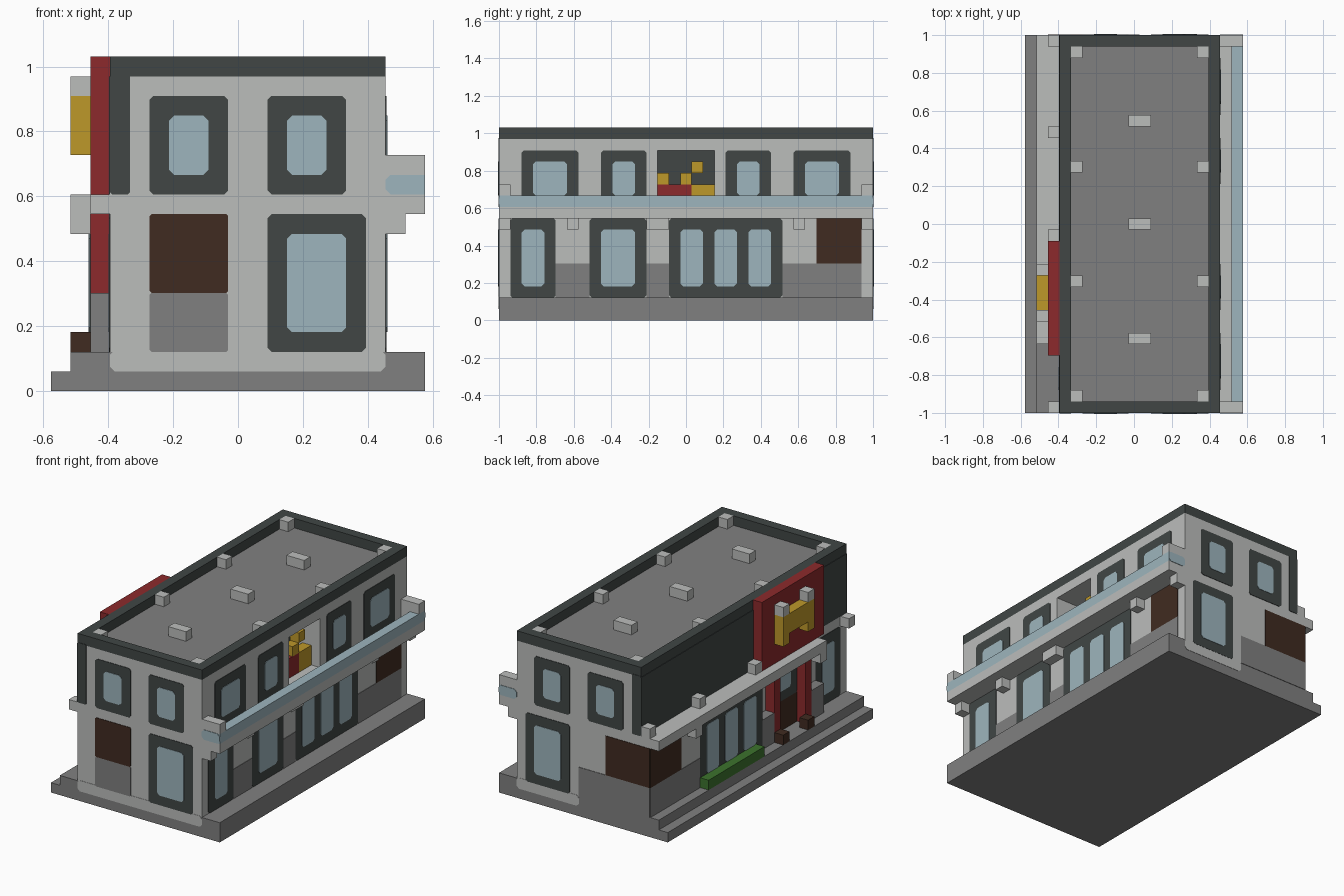
import bpy
import bmesh

old = bpy.data.objects.get("Cube")
if old:
    bpy.data.objects.remove(old, do_unlink=True)

U = 2 / 33          # one building block
FRONT, BACK, LEFT, RIGHT = -16.5, 16.5, -7.5, 7.5


def material(name, *rgb):
    m = bpy.data.materials.new(name)
    m.use_nodes = True
    m.diffuse_color = (*rgb, 1)
    m.node_tree.nodes["Principled BSDF"].inputs["Base Color"].default_value = (*rgb, 1)
    return m


light = material("light plaster", .5, .51, .5)
dark = material("dark trim", .052, .062, .06)
glass = material("pale blue glass", .337, .462, .509)
brown = material("dark brown", .051, .024, .015)
gray = material("stone gray", .216, .216, .216)
red = material("red panel", .262, .023, .025)
yellow = material("yellow", .515, .314, .023)
green = material("hedge green", .045, .17, .026)


def finish(name, bm, mat):
    bmesh.ops.recalc_face_normals(bm, faces=bm.faces)
    mesh = bpy.data.meshes.new(name)
    bm.to_mesh(mesh)
    bm.free()
    mesh.materials.append(mat)
    obj = bpy.data.objects.new(name, mesh)
    bpy.context.collection.objects.link(obj)
    return obj


def box(name, mat, x, y, z):
    """Box from (low, high) ranges in blocks."""
    bm = bmesh.new()
    bmesh.ops.create_cube(bm, size=1)
    for v in bm.verts:
        v.co = [U * (r[0] if c < 0 else r[1]) for c, r in zip(v.co, (x, y, z))]
    return finish(name, bm, mat)


def plate(name, mat, side, a, z, thick=.05, cut=.2, wall=None):
    """Thin panel with clipped corners laid on one outside wall."""
    pos = {"front": FRONT, "back": BACK, "left": LEFT, "right": RIGHT}[side]
    pos = pos if wall is None else wall
    out = pos + (thick if pos > 0 else -thick)
    (l, r), (b, t) = a, z
    ring = [(l + cut, b), (r - cut, b), (r, b + cut), (r, t - cut),
            (r - cut, t), (l + cut, t), (l, t - cut), (l, b + cut)]
    if cut == 0:
        ring = [(l, b), (r, b), (r, t), (l, t)]
    bm = bmesh.new()

    def loop(p):
        return [bm.verts.new([U * c for c in ((h, p, v) if side in ("front", "back") else (p, h, v))])
                for h, v in ring]
    inner, outer = loop(pos), loop(out)
    bm.faces.new(inner)
    bm.faces.new(outer)
    n = len(ring)
    for i in range(n):
        j = (i + 1) % n
        bm.faces.new((inner[i], inner[j], outer[j], outer[i]))
    return finish(name, bm, mat)


def window(name, side, a, z, panes=1, wall=None):
    """Dark frame with evenly spaced panes one block inside it."""
    plate(name + "_frame", dark, side, a, z, wall=wall)
    step = (a[1] - a[0] - 1) / panes
    for i in range(panes):
        s = a[0] + 1 + i * step
        plate(name + "_pane", glass, side, (s, s + step - 1), (z[0] + 1, z[1] - 1),
              thick=.09, cut=.25, wall=wall)


LOW, HIGH, SKIRT, SHOP = (2, 9), (10, 15), (2, 5), (5, 9)
DEEP = (FRONT, BACK)

# Stepped base
box("base_slab", gray, (-9.5, 9.5), DEEP, (0, 1))
box("base_step", gray, (-8.5, 9.5), DEEP, (1, 2))
plate("front_footing", light, "front", (-6.5, RIGHT), (1, 2.1), cut=.25, thick=.03)
plate("back_footing", light, "back", (.5, RIGHT), (1, 2.1), cut=.25, thick=.03)

# Ground floor body and floor band
box("ground_floor", light, (-6.5, RIGHT), DEEP, LOW)
box("ground_floor_side", light, (LEFT, -6.5), (-1.5, BACK), LOW)
box("floor_band", light, (-6.5, RIGHT), DEEP, (9, 10))

# Upper floor with an open loggia on the right
box("upper_core", light, (-6.5, 4.5), DEEP, (10, 16))
for y in ((FRONT, -2.5), (2.5, BACK)):
    box("upper_wing", light, (4.5, RIGHT), y, (10, 16))
box("loggia_lintel", light, (4.5, RIGHT), (-2.5, 2.5), (15, 16))
plate("loggia_back", dark, "right", (-2.5, 2.5), HIGH, cut=0, wall=4.5)
box("loggia_red_bench", red, (5.5, 6.5), (-2.5, .5), (10, 12))
box("loggia_yellow_bench", yellow, (5.5, 6.5), (.5, 2.5), (10, 12))
for y, z in ((-2.5, 12), (-.5, 12), (.5, 13)):
    box("loggia_yellow_block", yellow, (5.5, 6.5), (y, y + 1), (z, z + 1))

# Dark left wall with returns onto the front and back
plate("left_dark_wall", dark, "left", DEEP, (10, 16), cut=0, wall=-6.5)
for side in ("front", "back"):
    plate("dark_corner", dark, side, (-6.5, -5.5), (10, 16.1), cut=.1)

# Parapet, roof posts and vents
for x in ((-6.5, -5.5), (6.5, RIGHT)):
    box("parapet_side", dark, x, DEEP, (16, 17))
for y in ((FRONT, -15.5), (15.5, BACK)):
    box("parapet_end", dark, (-5.5, 6.5), y, (16, 17))
box("roof_deck", gray, (-5.5, 6.5), (-15.5, 15.5), (15.9, 16.03))
for x in (-5.5, 5.5):
    for y in (-15.5, -5.5, 4.5, 14.5):
        box("roof_post", light, (x, x + 1), (y, y + 1), (16, 17))
for y in (-10.5, -.5, 8.5):
    box("roof_vent", light, (-.5, 1.5), (y, y + 1), (16, 17))

# Front and back windows
for side in ("front", "back"):
    window(side + "_upper_window", side, (-4.5, -.5), HIGH)
    window(side + "_upper_window", side, (1.5, 5.5), HIGH)
    window(side + "_shop_window", side, (1.5, 6.5), LOW)
plate("front_shutter", brown, "front", (-4.5, -.5), SHOP, cut=.1)
plate("front_skirt", gray, "front", (-4.5, -.5), SKIRT, cut=.1)
plate("back_shutter", brown, "back", (LEFT, -2.5), SHOP, cut=0)
plate("back_skirt", gray, "back", (LEFT, .5), SKIRT, cut=0)

# Right side windows and skirting
for a in ((-14.5, -9.5), (-7.5, -3.5), (3.5, 7.5), (9.5, 14.5)):
    window("right_upper_window", "right", a, HIGH)
window("right_narrow_window", "right", (-15.5, -11.5), LOW)
window("right_wide_window", "right", (-8.5, -3.5), LOW)
window("right_triple_window", "right", (-1.5, 8.5), LOW, panes=3)
for a in ((-11.5, -8.5), (-3.5, -1.5), (8.5, 15.5)):
    plate("right_skirt", gray, "right", a, SKIRT, cut=0)
plate("right_shutter", brown, "right", (11.5, 15.5), SHOP, cut=0)

# Left side windows and skirting
window("left_triple_window", "left", (-1.5, 8.5), LOW, panes=3)
window("left_narrow_window", "left", (-15.5, -11.5), LOW, wall=-6.5)
plate("left_skirt", gray, "left", (8.5, BACK), SKIRT, cut=0)
plate("left_shutter", brown, "left", (11.5, BACK), SHOP, cut=0)

# Entrance with red jambs and brown door
box("entrance_skirt", gray, (LEFT, -6.5), (-11.5, -9.5), SKIRT)
box("entrance_skirt", gray, (LEFT, -6.5), (-3.5, -1.5), SKIRT)
for y in (-9.5, -4.5):
    box("entrance_jamb", red, (LEFT, -6.5), (y, y + 1), LOW)
window("entrance_transom", "left", (-8.5, -4.5), SHOP, wall=-6.5)
plate("entrance_door", brown, "left", (-8.5, -4.5), SKIRT, cut=0, wall=-6.5)
for y in (-8.5, -4.5):
    box("entrance_stool", brown, (-8.5, LEFT), (y, y + 1), (2, 3))
box("hedge", green, (-8.5, LEFT), (-.5, 8.5), (2, 3))

# Left canopy with lamps and brackets
box("left_canopy", light, (-8.5, -6.5), (-10.5, BACK), (9, 10))
for y in (-1.5, 7.5, 15.5):
    box("canopy_lamp", light, (LEFT, -6.5), (y, y + 1), (10, 11))
box("corner_lamp", light, (LEFT, -6.5), (FRONT, -15.5), (9, 10))
for y in (-10.5, 9.5):
    box("left_bracket", light, (-8.5, LEFT), (y, y + 1), (8, 9))

# Red sign panel with plain stacked blocks
box("sign_panel", red, (LEFT, -6.5), (-11.5, -1.5), (10, 17))
for y in (-8.5, -4.5):
    box("sign_column", yellow, (-8.5, LEFT), (y, y + 1), (12, 15))
    box("sign_column_cap", light, (-8.5, LEFT), (y, y + 1), (15, 16))
box("sign_block", yellow, (-8.5, LEFT), (-7.5, -4.5), (13, 15))

# Right balcony with glass rail, end caps and brackets
box("balcony_floor", light, (RIGHT, 9.5), DEEP, (9, 10))
box("balcony_rail", glass, (8.5, 9.5), DEEP, (10, 11))
for y, side in (((FRONT, -15.5), "front"), ((15.5, BACK), "back")):
    box("balcony_end", light, (RIGHT, 8.5), y, (10, 12))
    box("balcony_end_cap", light, (8.5, 9.5), y, (11, 12))
    plate("balcony_end_glass", glass, side, (RIGHT, 9.5), (10, 11), cut=.25)
for y in ((FRONT, -15.5), (-10.5, -9.5), (-3.5, -1.5), (9.5, 10.5), (15.5, BACK)):
    box("balcony_bracket", light, (RIGHT, 8.5), y, (8, 9))
